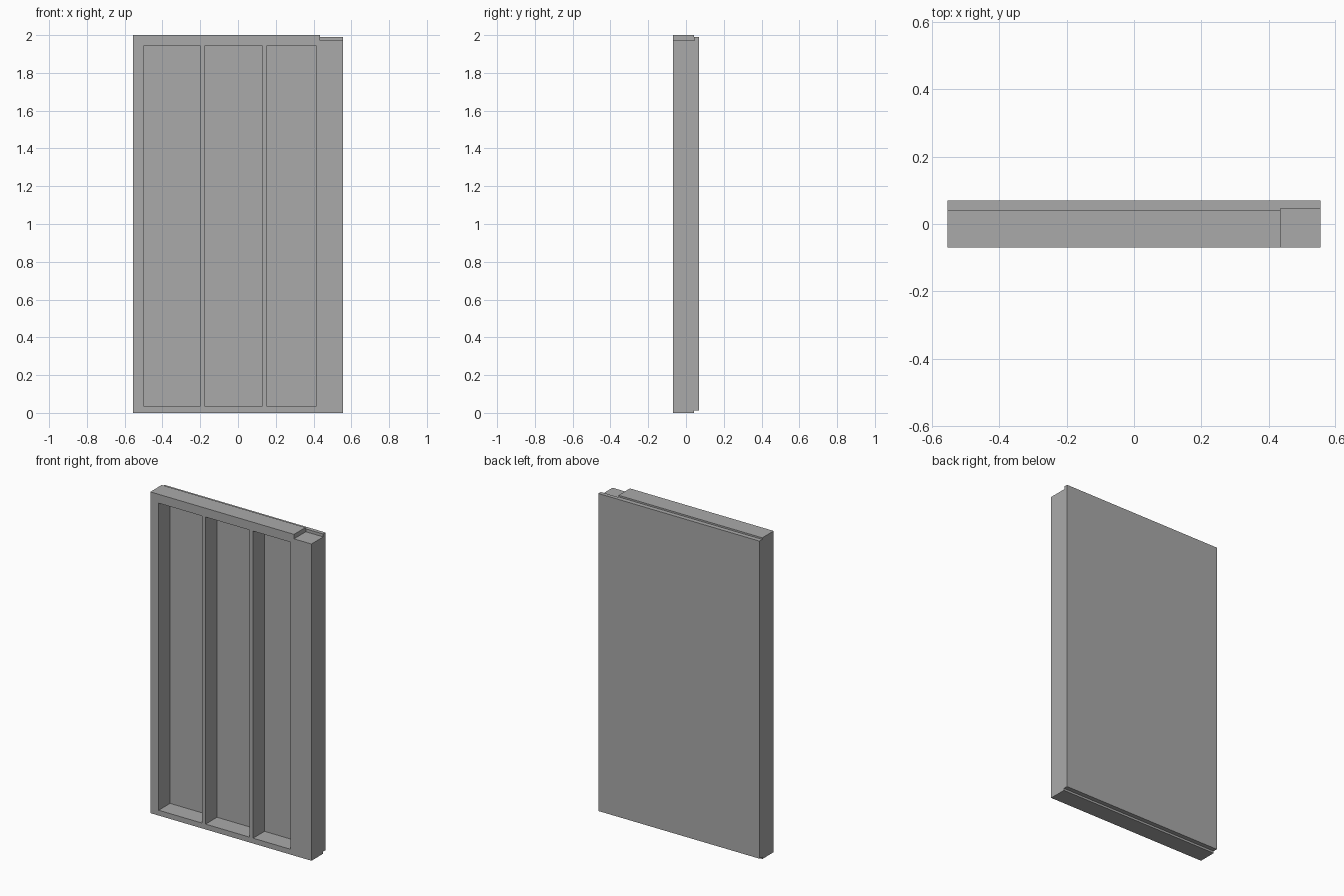
import bpy
import bmesh
from mathutils import Vector

if "Cube" in bpy.data.objects:
    bpy.data.objects.remove(bpy.data.objects["Cube"], do_unlink=True)

HALF_W, FRONT, BACK = 0.555, -0.07, 0.07
STEP_Y = 0.042          # plane between the framed core and the back sheet

grey = bpy.data.materials.new("plain grey")
grey.use_nodes = True
grey.diffuse_color = (0.4, 0.4, 0.4, 1)
grey.node_tree.nodes["Principled BSDF"].inputs["Base Color"].default_value = (0.4, 0.4, 0.4, 1)


def extrude_profile(name, profile, x0, x1):
    """Solid made by sweeping a (y, z) outline from x0 to x1."""
    bm = bmesh.new()
    face = bm.faces.new([bm.verts.new((x0, y, z)) for y, z in profile])
    swept = bmesh.ops.extrude_face_region(bm, geom=[face])["geom"]
    moved = [v for v in swept if isinstance(v, bmesh.types.BMVert)]
    bmesh.ops.translate(bm, verts=moved, vec=Vector((x1 - x0, 0, 0)))
    bmesh.ops.recalc_face_normals(bm, faces=bm.faces)
    mesh = bpy.data.meshes.new(name)
    bm.to_mesh(mesh)
    bm.free()
    mesh.materials.append(grey)
    obj = bpy.data.objects.new(name, mesh)
    bpy.context.collection.objects.link(obj)
    return obj


def cut_box(target, x0, x1, y0, y1, z0, z1):
    """Remove a box from the target and discard the cutter."""
    outline = [(y0, z0), (y1, z0), (y1, z1), (y0, z1)]
    cutter = extrude_profile("cutter", outline, x0, x1)
    cutter.hide_render = True
    mod = target.modifiers.new("cut", 'BOOLEAN')
    mod.operation = 'DIFFERENCE'
    mod.solver = 'EXACT'
    mod.object = cutter
    bpy.context.view_layer.objects.active = target
    bpy.ops.object.modifier_apply(modifier=mod.name)
    bpy.data.objects.remove(cutter, do_unlink=True)


# Slab with the back sheet set in slightly at top and bottom
section = [(FRONT, 0), (STEP_Y, 0), (STEP_Y, 0.013), (BACK, 0.013),
           (BACK, 1.99), (STEP_Y, 1.99), (STEP_Y, 2), (FRONT, 2)]
panel = extrude_profile("wall_panel", section, -HALF_W, HALF_W)

# Three tall open bays between the studs
for left, right in [(-0.497, -0.2), (-0.174, 0.128), (0.153, 0.412)]:
    cut_box(panel, left, right, FRONT - 0.1, STEP_Y, 0.033, 1.945)

# Notch in the top corner, reaching just into the back sheet
cut_box(panel, 0.435, HALF_W + 0.1, FRONT - 0.1, 0.046, 1.972, 2.1)
